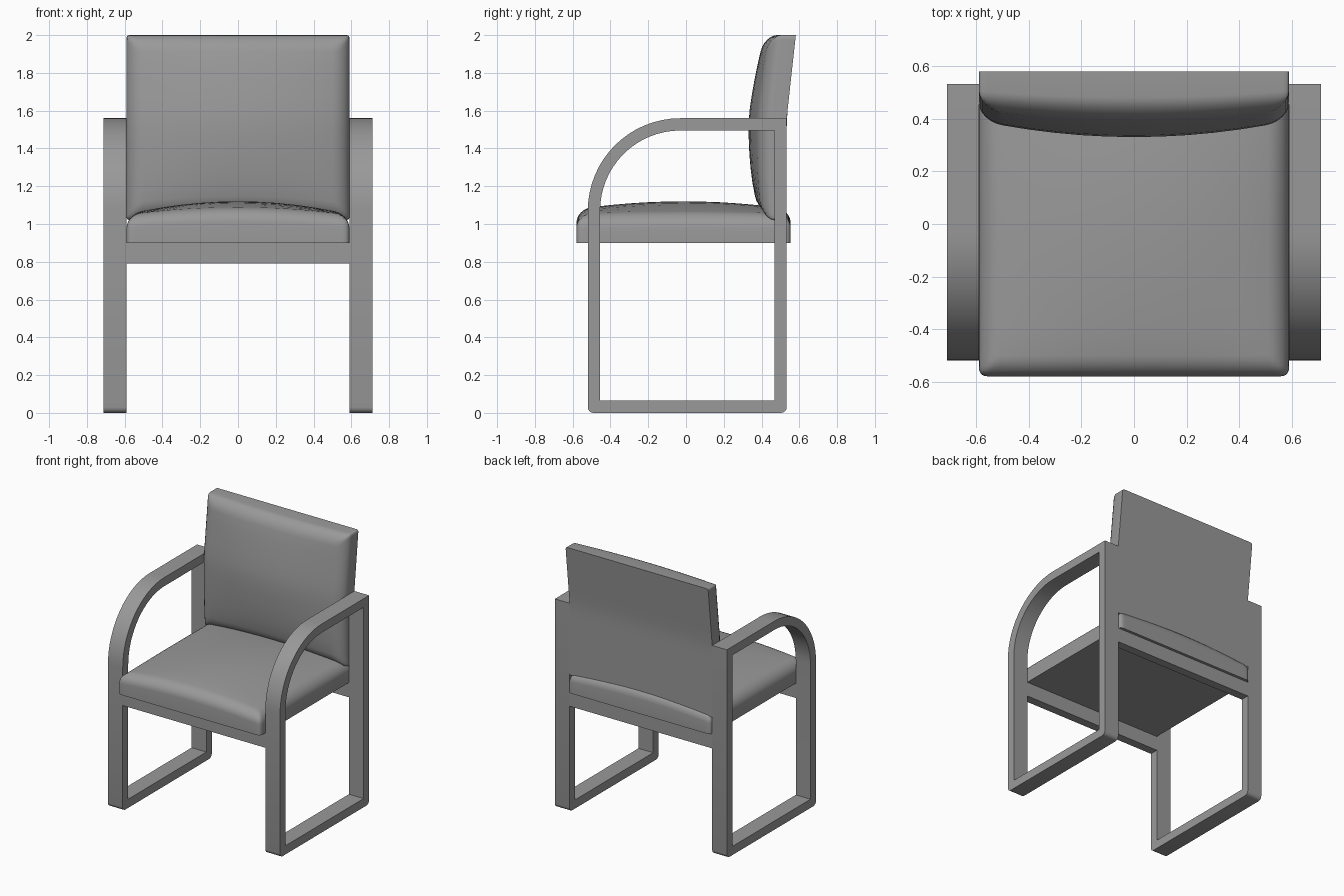
import bpy, bmesh, math

if "Cube" in bpy.data.objects:
    bpy.data.objects.remove(bpy.data.objects["Cube"])

grey = bpy.data.materials.new("dark_grey")
grey.diffuse_color = (0.32, 0.32, 0.32, 1)
grey.use_nodes = True
grey.node_tree.nodes["Principled BSDF"].inputs["Base Color"].default_value = grey.diffuse_color


def make_object(name, bm, angle=35):
    bmesh.ops.recalc_face_normals(bm, faces=bm.faces)
    me = bpy.data.meshes.new(name)
    bm.to_mesh(me)
    bm.free()
    me.materials.append(grey)
    ob = bpy.data.objects.new(name, me)
    bpy.context.collection.objects.link(ob)
    bpy.ops.object.select_all(action='DESELECT')
    ob.select_set(True)
    bpy.context.view_layer.objects.active = ob
    bpy.ops.object.shade_smooth_by_angle(angle=math.radians(angle))
    return ob


def box(name, x0, x1, y0, y1, z0, z1):
    bm = bmesh.new()
    bmesh.ops.create_cube(bm, size=1)
    for v in bm.verts:
        v.co = ((x0 + x1) / 2 + v.co.x * (x1 - x0),
                (y0 + y1) / 2 + v.co.y * (y1 - y0),
                (z0 + z1) / 2 + v.co.z * (z1 - z0))
    return make_object(name, bm)


def spacing(half, r):
    edge = [half - r * (1 - math.cos(k * math.pi / 12)) for k in range(7)]
    inner = [(half - r) * k / 5 for k in range(-4, 5)]
    return [-e for e in edge] + inner + edge[::-1]


def cushion(name, hx, hy, rim, roll, crown, r, corner, place):
    """Domed pad with a rolled edge; place(a, b, h, u, v) maps it into the chair."""
    bm = bmesh.new()
    xs, ys = spacing(hx, r), spacing(hy, r)
    top, base = {}, {}
    for i, a in enumerate(xs):
        for j, b in enumerate(ys):
            u, v = a / hx, b / hy
            t = min(1, min(hx - abs(a), hy - abs(b)) / r)
            h = rim + roll * math.sqrt(max(0, 1 - (1 - t) ** 2))
            h += crown * (1 - u * u) * (1 - 0.6 * v * v)
            ex, ey = abs(a) - hx + corner, abs(b) - hy + corner
            pa, pb = a, b
            if ex > 0 and ey > 0:
                k = max(ex, ey) / math.hypot(ex, ey)
                pa = math.copysign(hx - corner + ex * k, a)
                pb = math.copysign(hy - corner + ey * k, b)
            top[i, j] = bm.verts.new(place(pa, pb, h, u, v))
            base[i, j] = bm.verts.new(place(pa, pb, 0, u, v))
    n, m = len(xs) - 1, len(ys) - 1
    for g in (top, base):
        for i in range(n):
            for j in range(m):
                bm.faces.new((g[i, j], g[i + 1, j], g[i + 1, j + 1], g[i, j + 1]))
    loop = ([(i, 0) for i in range(n)] + [(n, j) for j in range(m)] +
            [(i, m) for i in range(n, 0, -1)] + [(0, j) for j in range(m, 0, -1)])
    for p, q in zip(loop, loop[1:] + loop[:1]):
        bm.faces.new((base[p], base[q], top[q], top[p]))
    return make_object(name, bm, 40)


# Side frame: leg, arm and floor bar in one loop, mirrored across x
def frame_outline(inset):
    y0, y1, z0, z1 = -0.52 + inset, 0.533 - inset, inset, 1.56 - inset
    r = 0.49 - inset
    arc = [(-0.03 - r * math.cos(k * math.pi / 32), 1.07 + r * math.sin(k * math.pi / 32))
           for k in range(17)]
    return [(y1, z0), (y0, z0)] + arc + [(y1, z1)]


bm = bmesh.new()
rings = [[bm.verts.new((x, y, z)) for y, z in frame_outline(inset)]
         for x, inset in ((0.59, 0), (0.712, 0), (0.712, 0.065), (0.59, 0.065))]
for a, b in zip(rings, rings[1:] + rings[:1]):
    for k in range(len(a)):
        l = (k + 1) % len(a)
        bm.faces.new((a[k], a[l], b[l], b[k]))
corners = [bm.edges.get((rings[0][k], rings[1][k])) for k in (0, 1)]
bmesh.ops.bevel(bm, geom=corners, offset=0.03, segments=4, profile=0.5, affect='EDGES')
frame = make_object("side_frames", bm)
mirror = frame.modifiers.new("mirror", 'MIRROR')
mirror.use_axis[0] = True

# Rails under the seat
box("front_rail", -0.59, 0.59, -0.52, -0.455, 0.79, 0.90)
box("back_rail", -0.59, 0.59, 0.468, 0.533, 0.79, 0.90)

# Seat cushion
cushion("seat", 0.59, 0.567, 0.08, 0.07, 0.07, 0.08, 0.03,
        lambda a, b, h, u, v: (a, b - 0.013, 0.90 + h))


# Back cushion: upright to arm height, then leaning back, lower edge arched
def place_back(a, b, h, u, v):
    z = 1.51 + b + 0.04 * (1 - u * u) * (1 - v) / 2
    lean = max(0, z - 1.56) * 0.11
    depth = h * (1 - 0.12 * max(0, -v) ** 4)
    return (a, 0.533 + lean - depth, z)


cushion("backrest", 0.59, 0.49, 0.075, 0.065, 0.062, 0.09, 0.015, place_back)
